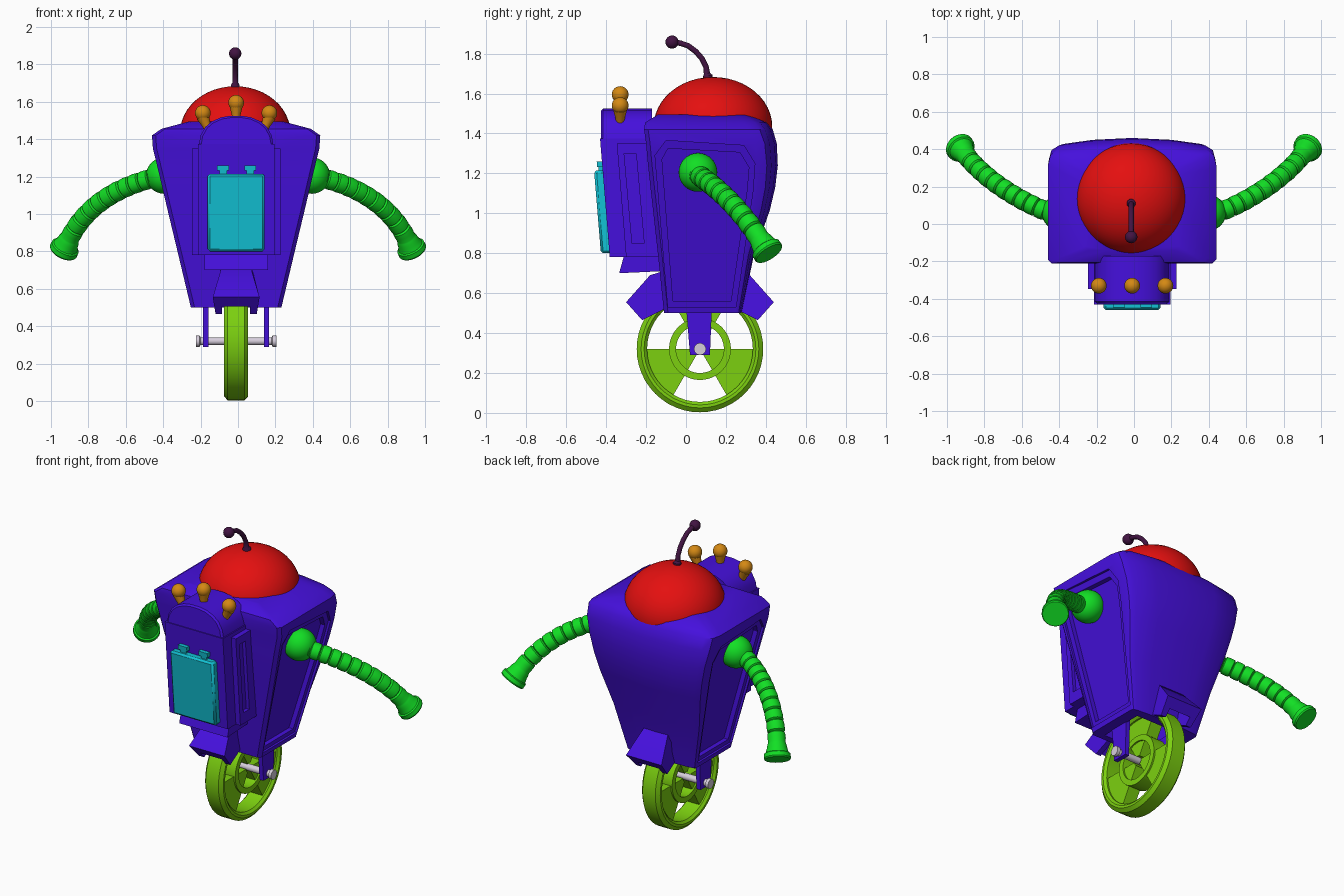
import bpy, bmesh, math
from mathutils import Vector

if "Cube" in bpy.data.objects:
    bpy.data.objects.remove(bpy.data.objects["Cube"])

C = -0.01  # centre line of everything but the arms


def mat(name, r, g, b):
    m = bpy.data.materials.new(name)
    m.diffuse_color = (r, g, b, 1)
    m.use_nodes = True
    m.node_tree.nodes["Principled BSDF"].inputs["Base Color"].default_value = m.diffuse_color
    return m


VIOLET = mat("violet", 0.06, 0.005, 0.72)
GREEN = mat("green", 0.006, 0.74, 0.018)
LIME = mat("lime", 0.2, 0.63, 0.005)
RED = mat("red", 0.78, 0.005, 0.005)
CYAN = mat("cyan", 0.006, 0.54, 0.66)
ORANGE = mat("orange", 0.66, 0.25, 0.007)
PLUM = mat("plum", 0.055, 0.007, 0.055)
GREY = mat("light grey", 0.68, 0.62, 0.72)


def skin(name, loops, m, closed=False):
    """Surface through equal-length point loops, capped unless closed."""
    bm = bmesh.new()
    rows = [[bm.verts.new(p) for p in loop] for loop in loops]
    n = len(rows[0])
    for i in range(len(rows) if closed else len(rows) - 1):
        a, b = rows[i], rows[(i + 1) % len(rows)]
        for j in range(n):
            k = (j + 1) % n
            bm.faces.new((a[j], a[k], b[k], b[j]))
    if not closed:
        bm.faces.new(rows[0])
        bm.faces.new(rows[-1])
    bmesh.ops.recalc_face_normals(bm, faces=bm.faces)
    me = bpy.data.meshes.new(name)
    bm.to_mesh(me)
    bm.free()
    me.materials.append(m)
    ob = bpy.data.objects.new(name, me)
    bpy.context.collection.objects.link(ob)
    return ob


def prism(name, yz, x0, x1, m, slope=0.0):
    """Extrude a (y, z) outline along x; slope leans it outward with height."""
    return skin(name, [[(C + x + slope * (z - 0.49) * (1 if x > 0 else -1), y, z)
                        for y, z in yz] for x in (x0, x1)], m)


def tube(name, pts, radii, m, sides=20):
    pts = [Vector(p) for p in pts]
    loops = []
    for i, (p, r) in enumerate(zip(pts, radii)):
        t = (pts[min(i + 1, len(pts) - 1)] - pts[max(i - 1, 0)]).normalized()
        u = t.cross(Vector((0.3, 1, 0.2))).normalized()
        v = t.cross(u)
        loops.append([p + r * (math.cos(a) * u + math.sin(a) * v)
                      for a in (2 * math.pi * k / sides for k in range(sides))])
    return skin(name, loops, m)


def ball(name, loc, scale, m, seg=24):
    bpy.ops.mesh.primitive_uv_sphere_add(segments=seg, ring_count=seg // 2, location=loc)
    ob = bpy.context.object
    ob.name, ob.scale = name, scale
    ob.data.materials.append(m)
    return ob


def cut(ob, cutter):
    mod = ob.modifiers.new("cut", 'BOOLEAN')
    mod.operation, mod.solver, mod.object = 'DIFFERENCE', 'EXACT', cutter
    bpy.context.view_layer.objects.active = ob
    bpy.ops.object.modifier_apply(modifier=mod.name)
    bpy.data.objects.remove(cutter)


# Body: rounded-back sections (z, half width, front y, back y, corner size)
def section(z, w, f, b, c):
    half = [(0.5 * w, f), (w - 0.02, f), (w, f + 0.02), (w, b - c),
            (0.97 * w, b - 0.55 * c), (0.88 * w, b - 0.32 * c), (0.5 * w, b - 0.1 * c)]
    return ([(C + x, y, z) for x, y in half] + [(C, b, z)]
            + [(C - x, y, z) for x, y in reversed(half)])


body = skin("body", [section(*s) for s in (
    (0.50, 0.242, -0.11, 0.28, 0.03), (0.79, 0.311, -0.14, 0.34, 0.05),
    (1.015, 0.365, -0.165, 0.42, 0.08), (1.13, 0.392, -0.178, 0.447, 0.09),
    (1.24, 0.418, -0.19, 0.46, 0.10), (1.35, 0.445, -0.20, 0.455, 0.11),
    (1.42, 0.45, -0.21, 0.435, 0.12), (1.455, 0.40, -0.205, 0.41, 0.12),
    (1.495, 0.25, -0.14, 0.33, 0.12))], VIOLET)

# Stepped recess in each side, then the wheel well
outer = [(-.155, 1.29), (-.10, 1.365), (.29, 1.34), (.345, 1.25), (.335, 1.11), (.25, .53), (-.09, .53)]
inner = [(-.12, 1.27), (-.09, 1.325), (.27, 1.305), (.315, 1.23), (.305, 1.11), (.225, .56), (-.065, .56)]
for s in (1, -1):
    cut(body, prism("cutter", outer, s * 0.225, s * 0.5, VIOLET, 0.238))
    cut(body, prism("cutter", inner, s * 0.195, s * 0.5, VIOLET, 0.238))
cut(body, prism("cutter", [(-.07, .4), (-.07, .66), (.22, .66), (.22, .4)], -0.17, 0.17, VIOLET))

# Fender flaps, front and back, mirrored about the wheel
for name, s in (("front_flap", 1), ("back_flap", -1)):
    prof = [(-.05, .73, .08), (-.18, .69, .085), (-.30, .555, .125), (-.22, .465, .11), (-.05, .55, .10)]
    flap = skin(name, [[(C + k * w, y if s > 0 else 0.14 - y, z) for y, z, w in prof]
                       for k in (-1, 1)], VIOLET)
    cut(flap, prism("cutter", [(-.26, .4), (-.26, .5), (-.2, .57), (.07, .66), (.34, .57),
                               (.40, .5), (.40, .4)], -0.075, 0.075, VIOLET))

# Fork blades and axle
for s in (1, -1):
    prism("fork_blade", [(0, .54), (.02, .29), (.12, .29), (.13, .54)], s * 0.148, s * 0.176, VIOLET)
ax = [(-.215, .03), (-.195, .03), (-.19, .021), (.19, .021), (.195, .03), (.215, .03)]
tube("axle", [(C + x, .07, .32) for x, r in ax], [r for x, r in ax], GREY)


# Wheel: rim, inner ring and three wedge spokes
def ring(name, profile, n=48):
    skin(name, [[(C + x, .07 + r * math.cos(a), .32 + r * math.sin(a)) for x, r in profile]
                for a in (2 * math.pi * k / n for k in range(n))], LIME, closed=True)


ring("wheel_rim", [(-.064, .295), (-.045, .317), (.045, .317), (.064, .295),
                   (.064, .28), (.05, .265), (-.05, .265), (-.064, .28)])
ring("wheel_inner_ring", [(-.05, .155), (.05, .155), (.05, .12), (-.05, .12)])
for mid in (90, 210, 330):
    arc = [math.radians(mid - 30 + 10 * k) for k in range(7)]
    wedge = [(.07 + r * math.cos(a), .32 + r * math.sin(a))
             for r, angles in ((.272, arc), (.03, arc[::-1])) for a in angles]
    prism("wheel_spoke", wedge, -0.04, 0.04, LIME)

# Chest unit: leaning box, side pods, arched top and foot
def slab(name, front, back, z0, z1, w, m):
    d = 0.082  # lean per unit height
    yz = [(front - d * (z0 - .78), z0), (front - d * (z1 - .78), z1),
          (back - d * (z1 - .78), z1), (back - d * (z0 - .78), z0)]
    return prism(name, yz, -w, w, m)


slab("chest_box", -.382, -.12, .78, 1.375, .205, VIOLET)
pods = slab("chest_side_pods", -.30, -.13, .78, 1.35, .237, VIOLET)
for s in (1, -1):
    cut(pods, prism("cutter", [(-.27, .85), (-.31, 1.3), (-.25, 1.3), (-.21, .85)],
                    s * 0.215, s * 0.3, VIOLET))
arch = [(.2, 1.365), (.19, 1.42), (.165, 1.465), (.13, 1.495), (.08, 1.517), (.03, 1.525)]
arch += [(-x, z) for x, z in reversed(arch)]
skin("chest_arch", [[(C + k * x, y, 1.365 + k * (z - 1.365)) for x, z in arch]
                    for y, k in ((-.425, .94), (-.415, 1), (-.17, 1))], VIOLET)
prism("chest_foot", [(-.31, .79), (-.335, .70), (-.12, .71), (-.12, .79)], -.17, .17, VIOLET)

# Chest plate with bevelled edge and two tabs
plate = slab("chest_plate", -.425, -.37, .80, 1.215, .152, CYAN)
bev = plate.modifiers.new("bevel", 'BEVEL')
bev.width, bev.segments = 0.012, 1
for x in (-.07, .075):
    slab("plate_tab_stem", -.402, -.37, 1.2, 1.24, .02, CYAN).location.x = x
    slab("plate_tab", -.408, -.37, 1.232, 1.26, .031, CYAN).location.x = x

# Lamps on the arch
for x, z, lean in ((-.178, 1.54, .03), (0, 1.595, 0), (.178, 1.54, -.03)):
    ball("lamp_bulb", (C + x, -.33, z), (.042, .042, .042), ORANGE)
    foot, top = Vector((C + x + lean, -.33, z - .09)), Vector((C + x, -.33, z - .02))
    tube("lamp_stem", [foot, foot.lerp(top, .4), top], [.02, .024, .035], ORANGE)

# Dome head and curled antenna
ball("dome", (C - .005, .135, 1.435), (.295, .297, .248), RED, 48)
curl = [(.11, 1.66), (.11, 1.69), (.105, 1.70), (.10, 1.735), (.08, 1.775), (.05, 1.81),
        (.01, 1.84), (-.03, 1.853), (-.07, 1.858)]
tube("antenna", [(C - .005, y, z) for y, z in curl], [.024, .024, .016] + [.014] * 6, PLUM, 14)
ball("antenna_tip", (C - .005, -.07, 1.858), (.033, .033, .033), PLUM)

# Arms: shoulder ball, grooved hose and flared cuff
P = [Vector(p) for p in ((.42, .05, 1.2), (.60, .11, 1.16), (.80, .24, 1.07), (.90, .37, .87))]


def hose(t):
    u = 1 - t
    return u**3 * P[0] + 3 * u * u * t * P[1] + 3 * u * t * t * P[2] + t**3 * P[3]


pts, radii = [], []
N = 11
for i in range(N):
    for f, r in ((0, .041), (.1, .051), (.5, .053), (.9, .051)):
        pts.append(hose((i + f) / N))
        radii.append(r)
tip = (P[3] - P[2]).normalized()
for d, r in ((0, .053), (.015, .058), (.03, .06), (.055, .068), (.06, .077), (.085, .079), (.093, .074)):
    pts.append(P[3] + d * tip)
    radii.append(r)
for s in (1, -1):
    ball("shoulder", (s * .395, .06, 1.205), (.097, .097, .097), GREEN, 32)
    tube("arm", [(s * p.x, p.y, p.z) for p in pts], radii, GREEN, 24)

# Smooth shading with crisp edges
bpy.ops.object.select_all(action='SELECT')
bpy.ops.object.shade_smooth_by_angle(angle=math.radians(32))
